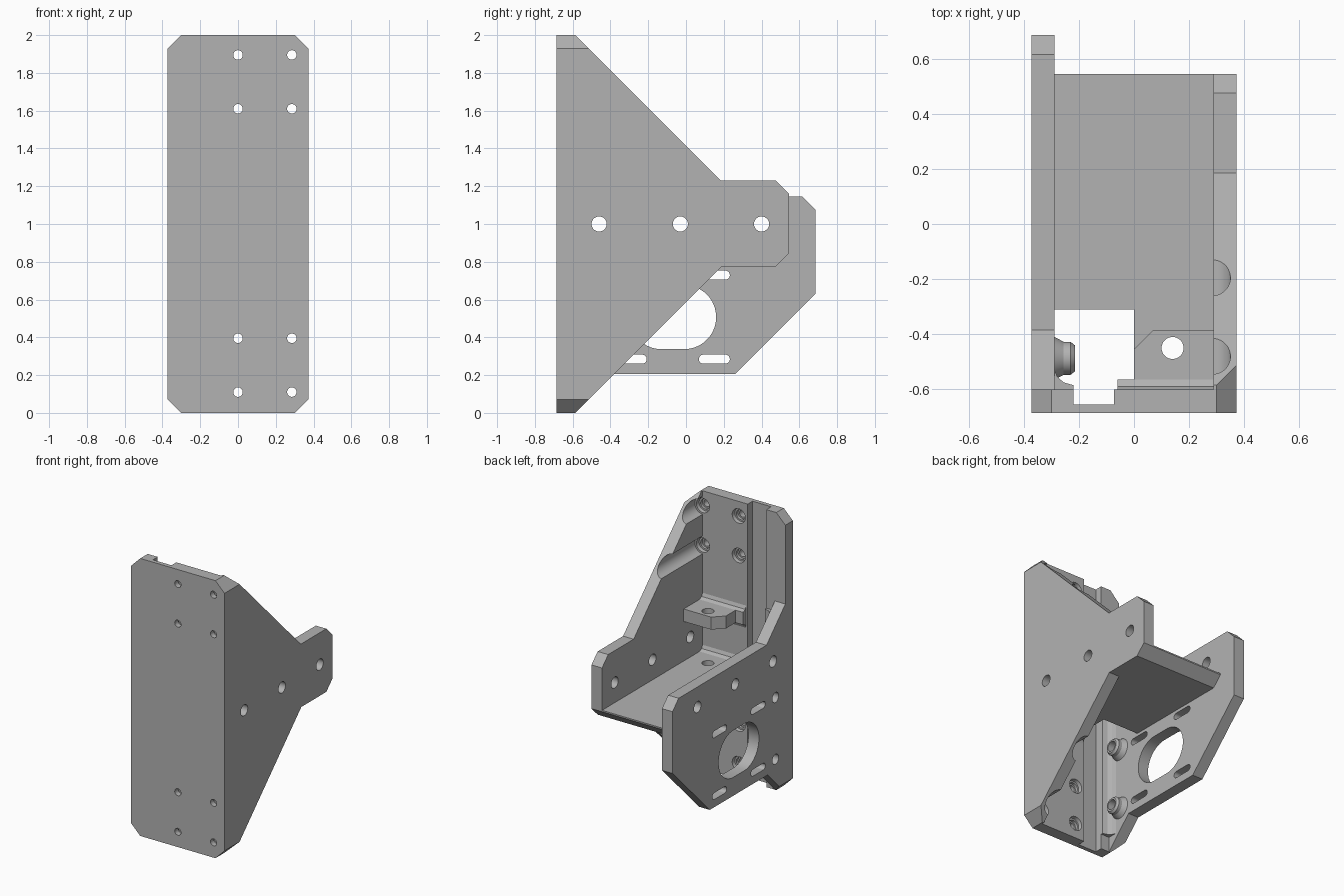
import bpy, bmesh, math
from mathutils import Vector

cube = bpy.data.objects.get("Cube")
if cube:
    bpy.data.objects.remove(cube, do_unlink=True)

grey = bpy.data.materials.new("plain_grey")
grey.use_nodes = True
COLOUR = (0.448, 0.448, 0.448, 1)
grey.diffuse_color = COLOUR
grey.node_tree.nodes["Principled BSDF"].inputs["Base Color"].default_value = COLOUR

# Main dimensions
W, IN = 0.372, 0.288            # outer and inner faces of the side plates
FRONT, BACK = -0.685, -0.60     # front plate
CH = 0.072                      # corner chamfer
MOTOR_Y, MOTOR_Z, MOTOR_D = -0.07, 0.507, 0.2225
BOLT_Z = (0.11, 0.395, 1.61, 1.895)


def place(axis, u, v, w):
    return {"x": (w, u, v), "y": (u, w, v), "z": (u, v, w)}[axis]


def loft(name, axis, sections):
    """Solid through matching outlines; sections are (position, outline)."""
    bm = bmesh.new()
    rings = [[bm.verts.new(place(axis, u, v, w)) for u, v in pts] for w, pts in sections]
    n = len(rings[0])
    bm.faces.new(rings[0])
    bm.faces.new(rings[-1])
    for a, b in zip(rings, rings[1:]):
        for i in range(n):
            bm.faces.new((a[i], a[(i + 1) % n], b[(i + 1) % n], b[i]))
    bmesh.ops.recalc_face_normals(bm, faces=bm.faces)
    mesh = bpy.data.meshes.new(name)
    bm.to_mesh(mesh)
    bm.free()
    mesh.materials.append(grey)
    obj = bpy.data.objects.new(name, mesh)
    bpy.context.collection.objects.link(obj)
    return obj


def prism(name, axis, pts, a, b):
    return loft(name, axis, [(a, pts), (b, pts)])


def box(name, x0, x1, y0, y1, z0, z1):
    return prism(name, "z", [(x0, y0), (x1, y0), (x1, y1), (x0, y1)], z0, z1)


def slot(cu, cv, r, half=0.0, n=32):
    """Round outline, stretched along u when half is set."""
    pts = []
    for i in range(n):
        t = 2 * math.pi * (i + 0.5) / n
        pts.append((cu + math.copysign(half, math.cos(t)) + r * math.cos(t), cv + r * math.sin(t)))
    return pts


def hole(axis, u, v, r, a, b, half=0.0):
    return prism("cutter", axis, slot(u, v, r, half), a, b)


def combine(obj, cutters, operation="DIFFERENCE"):
    for c in cutters:
        mod = obj.modifiers.new("cut", "BOOLEAN")
        mod.operation, mod.solver, mod.object = operation, "EXACT", c
    bpy.context.view_layer.update()
    deps = bpy.context.evaluated_depsgraph_get()
    mesh = bpy.data.meshes.new_from_object(obj.evaluated_get(deps))
    obj.modifiers.clear()
    obj.data = mesh
    for c in cutters:
        bpy.data.objects.remove(c, do_unlink=True)


def octagon():
    k = W - CH
    return [(-k, 0), (k, 0), (W, CH), (W, 2 - CH), (k, 2), (-k, 2), (-W, 2 - CH), (-W, CH)]


# Front plate with a vertical groove and recessed bolt holes
front_plate = prism("front_plate", "y", octagon(), FRONT, BACK)
cuts = [box("cutter", -0.22, -0.072, -0.655, -0.5, -0.1, 2.1)]
for z in BOLT_Z:
    for x in (0, 0.285):
        cuts.append(loft("cutter", "y", [
            (-0.8, slot(x, z, 0.025)), (-0.645, slot(x, z, 0.025)),
            (-0.645, slot(x, z, 0.036)), (-0.625, slot(x, z, 0.036)),
            (-0.625, slot(x, z, 0.048)), (-0.55, slot(x, z, 0.06))]))
combine(front_plate, cuts)

# Left gusset: triangle with a tail, and clearance channels for the bolts
left_gusset = prism("left_gusset", "x", [
    (BACK, 0), (-0.585, 0), (0.19, 0.775), (0.475, 0.775), (0.545, 0.845), (0.545, 1.16),
    (0.475, 1.23), (0.185, 1.23), (-0.585, 2), (BACK, 2)], IN, W)
combine(left_gusset, [prism("cutter", "y", octagon(), -1, 1)], "INTERSECT")
combine(left_gusset,
        [hole("x", y, 1, 0.04, 0.1, 0.6) for y in (-0.46, -0.03, 0.4)]
        + [hole("y", 0.285, z, 0.065, -0.7, 1) for z in BOLT_Z])

# Right motor plate
motor_plate = prism("motor_plate", "x", [
    (BACK, 0), (-0.4, 0.205), (0.26, 0.205), (0.685, 0.63), (0.685, 1.075),
    (0.615, 1.145), (-0.385, 1.145), (BACK, 1.36)], -W, -IN)
combine(motor_plate, [prism("cutter", "y", octagon(), -1, 1)], "INTERSECT")
cuts = [hole("x", y, 1, 0.04, -0.6, -0.1) for y in (-0.46, -0.03, 0.4)]
cuts.append(hole("x", MOTOR_Y, MOTOR_Z, 0.17, -0.6, -0.1, 0.06))
for s in (-1, 1):
    z = MOTOR_Z + s * MOTOR_D
    cuts.append(hole("x", -0.4875, z, 0.036, -0.6, -0.1))
    for t in (-1, 1):
        cuts.append(hole("x", MOTOR_Y + t * 0.22, z, 0.024, -0.6, -0.1, 0.058))
combine(motor_plate, cuts)

# Tapered bosses behind the two round motor holes
for name, s in (("lower_boss", -1), ("upper_boss", 1)):
    z = MOTOR_Z + s * MOTOR_D
    boss = loft(name, "x", [(w, slot(-0.4875, z, r)) for w, r in (
        (-IN, 0.078), (-0.255, 0.06), (-0.23, 0.06), (-0.215, 0.048))])
    combine(boss, [hole("x", -0.4875, z, 0.036, -0.4, -0.1)])

# Shelf with sloping back edge, groove clearance and rod hole
shelf = prism("shelf", "x", [(BACK, 0.775), (0.475, 0.775), (0.545, 0.845),
                             (0.545, 0.855), (BACK, 0.855)], -IN, IN)
combine(shelf, [box("cutter", -0.4, 0, -0.7, -0.31, 0.5, 1),
                hole("z", 0.14, -0.45, 0.04, 0.5, 1)])

# Rod tab
rod_tab = prism("rod_tab", "z", [(0, BACK), (IN, BACK), (IN, -0.385),
                                 (0.07, -0.385), (0, -0.455)], 1.14, 1.23)
combine(rod_tab, [hole("z", 0.14, -0.45, 0.04, 1, 1.5)])

# Sloped fillets where the shelf and tab meet the front plate
for name, z0, z1 in (("shelf_fillet", 0.775, 0.855), ("tab_fillet", 1.14, 1.23)):
    prism(name, "x", [(BACK, z0 - 0.035), (-0.59, z0 - 0.012), (-0.565, z0),
                      (-0.565, z1), (-0.59, z1 + 0.012), (BACK, z1 + 0.035)], -0.06, IN)

# Corner fillet between the motor plate and the front plate
prism("corner_fillet", "z", [(-IN, BACK), (-0.22, BACK), (-0.22, -0.585), (-0.255, -0.575),
                             (-0.278, -0.555), (-IN, -0.53)], 0.11, 1.29)

# Smooth round walls, keep the machined edges sharp
for obj in bpy.context.collection.objects:
    if obj.type == "MESH" and grey.name in obj.data.materials:
        bpy.ops.object.select_all(action="DESELECT")
        obj.select_set(True)
        bpy.context.view_layer.objects.active = obj
        bpy.ops.object.shade_smooth_by_angle(angle=math.radians(25))
